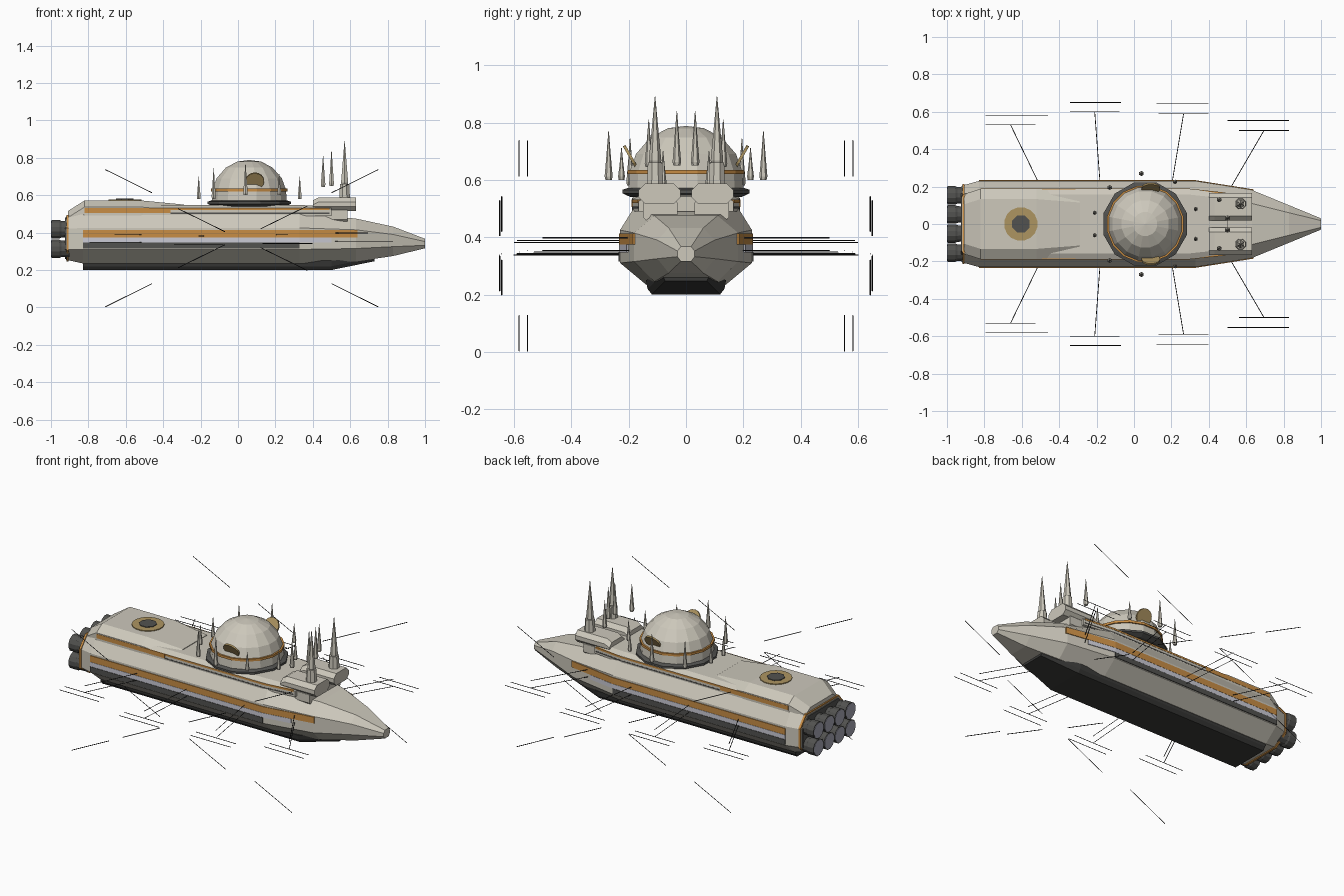
import bpy, bmesh, math
from mathutils import Vector, Matrix

if "Cube" in bpy.data.objects:
    bpy.data.objects.remove(bpy.data.objects["Cube"])


def material(name, rgb):
    m = bpy.data.materials.new(name)
    m.diffuse_color = (*rgb, 1)
    m.use_nodes = True
    m.node_tree.nodes["Principled BSDF"].inputs["Base Color"].default_value = m.diffuse_color
    return m


HULL = material("warm_grey", (0.61, 0.58, 0.50))
ORANGE = material("orange", (0.58, 0.27, 0.06))
GOLD = material("gold", (0.42, 0.30, 0.12))
DARK = material("dark_grey", (0.085, 0.085, 0.08))
KEEL = material("charcoal", (0.042, 0.042, 0.04))
PALE = material("pale_lavender", (0.60, 0.60, 0.67))
NOZZLE = material("nozzle_grey", (0.40, 0.40, 0.48))
BLACK = material("black", (0.015, 0.015, 0.015))


def finish(name, bm, *mats):
    bmesh.ops.recalc_face_normals(bm, faces=bm.faces)
    me = bpy.data.meshes.new(name)
    bm.to_mesh(me)
    bm.free()
    for m in mats:
        me.materials.append(m)
    ob = bpy.data.objects.new(name, me)
    bpy.context.collection.objects.link(ob)
    return ob


def skin(name, rings, mat):
    """Skin a list of equal-length closed rings and cap both ends."""
    bm = bmesh.new()
    rows = [[bm.verts.new(p) for p in r] for r in rings]
    n = len(rows[0])
    for a, b in zip(rows, rows[1:]):
        for i in range(n):
            j = (i + 1) % n
            bm.faces.new((a[i], a[j], b[j], b[i]))
    bm.faces.new(rows[0])
    bm.faces.new(rows[-1])
    return finish(name, bm, mat)


def section(x, half):
    """Mirror a half profile of (y, z) points about y = 0."""
    return [(x, y, z) for y, z in half] + [(x, -y, z) for y, z in reversed(half)]


def turned(name, profile, centre, sides, mat, axis="Z"):
    """Revolve (radius, height) points around z or x."""
    rings = []
    for r, h in profile:
        ring = []
        for i in range(sides):
            a = 2 * math.pi * (i + 0.5) / sides
            p = (r * math.cos(a), r * math.sin(a), h)
            if axis == "X":
                p = (p[2], p[0], p[1])
            ring.append(Vector(p) + Vector(centre))
        rings.append(ring)
    return skin(name, rings, mat)


def strip(name, path, z0, z1, mat, t=0.012):
    """Band along an (x, y) path, on both flanks."""
    for side, s in (("right", -1), ("left", 1)):
        rings = [[(x, s * (y - t), z0), (x, s * y, z0), (x, s * y, z1), (x, s * (y - t), z1)]
                 for x, y in path]
        skin(f"{name}_{side}", rings, mat)


def rod(name, a, b, r=0.002):
    a, b = Vector(a), Vector(b)
    d = b - a
    bm = bmesh.new()
    rot = d.to_track_quat("Z", "Y").to_matrix().to_4x4()
    bmesh.ops.create_cone(bm, cap_ends=True, segments=4, radius1=r, radius2=r, depth=d.length,
                          matrix=Matrix.Translation((a + b) / 2) @ rot)
    return finish(name, bm, BLACK)


# Main hull: x, width, shoulder width, top, upper edge, lower edge, bottom, keel width
def hull_ring(x, w, sw, top, up, lo, bot, kw):
    return section(x, [(sw, top), (w, up), (w, lo), (kw, bot)])


skin("hull", [hull_ring(*s) for s in (
    (-0.92, 0.205, 0.15, 0.485, 0.42, 0.31, 0.255, 0.12),
    (-0.83, 0.23, 0.18, 0.505, 0.425, 0.31, 0.235, 0.14),
    (0.33, 0.23, 0.18, 0.505, 0.425, 0.31, 0.235, 0.14),
    (0.63, 0.182, 0.11, 0.475, 0.415, 0.315, 0.245, 0.11),
    (0.83, 0.10, 0.06, 0.432, 0.39, 0.325, 0.275, 0.06),
    (1.0, 0.03, 0.018, 0.367, 0.352, 0.332, 0.316, 0.018))], HULL)

# Orange collar and dark engine plate at the stern
skin("stern_collar", [hull_ring(x, 0.214, 0.157, 0.493, 0.425, 0.305, 0.246, 0.127)
                      for x in (-0.918, -0.905)], ORANGE)
skin("engine_plate", [hull_ring(x, 0.20, 0.145, 0.48, 0.42, 0.31, 0.26, 0.115)
                      for x in (-0.926, -0.915)], DARK)

# Dark keel plate
skin("keel", [section(x, [(w, top), (w * 0.96, z + 0.02), (w * 0.85, z)]) for x, w, top, z in (
    (-0.83, 0.14, 0.25, 0.2), (0.5, 0.14, 0.25, 0.2), (0.73, 0.085, 0.27, 0.247))], KEEL)

# Upper deck and raised rear block
skin("upper_deck", [section(x, [(w - 0.03, top), (w, top - 0.016), (w, 0.49)]) for x, w, top in (
    (-0.88, 0.165, 0.515), (-0.82, 0.187, 0.545), (0.3, 0.187, 0.548), (0.5, 0.165, 0.542))], HULL)
skin("rear_block", [section(x, [(w, top), (w + 0.055, top - 0.035), (w + 0.055, 0.49)])
                    for x, w, top in ((-0.91, 0.105, 0.515), (-0.82, 0.133, 0.572),
                                      (-0.52, 0.133, 0.572), (-0.29, 0.115, 0.55))], HULL)

# Flank bands
strip("orange_band", [(-0.83, 0.234), (0.33, 0.234), (0.64, 0.185)], 0.375, 0.413, ORANGE)
strip("pale_band", [(-0.83, 0.234), (0.33, 0.234), (0.5, 0.207)], 0.347, 0.374, PALE)
strip("lower_rail", [(-0.83, 0.235), (0.33, 0.235)], 0.315, 0.346, DARK)
strip("upper_orange_band", [(-0.82, 0.1895), (-0.36, 0.1895)], 0.505, 0.531, ORANGE)
strip("thin_orange_line", [(-0.36, 0.1885), (0.3, 0.1885), (0.49, 0.168)], 0.52, 0.531, ORANGE)
strip("deck_rail", [(-0.36, 0.188), (0.3, 0.188), (0.49, 0.1675)], 0.50, 0.507, DARK)

# Top hatch
turned("hatch_ring", [(0.09, 0.565), (0.09, 0.577)], (-0.605, 0, 0), 16, GOLD)
turned("hatch_centre", [(0.05, 0.57), (0.05, 0.581)], (-0.605, 0, 0), 8, DARK)

# Dome with base plate and orange ring
DX = 0.06
turned("dome_base", [(0.20, 0.54), (0.23, 0.553), (0.23, 0.565), (0.21, 0.572)], (DX, 0, 0), 12, DARK)
turned("dome", [(0.205, 0.565), (0.20, 0.63), (0.178, 0.69), (0.128, 0.747), (0.065, 0.78),
                (0.002, 0.788)], (DX, 0, 0), 16, HULL)
turned("dome_ring", [(0.208, 0.621), (0.208, 0.635)], (DX, 0, 0), 16, ORANGE)

# Tilted gold dishes on the dome sides
for side, s in (("right", -1), ("left", 1)):
    bm = bmesh.new()
    rot = Vector((0, s * 0.87, -0.5)).to_track_quat("Z", "Y").to_matrix().to_4x4()
    bmesh.ops.create_cone(bm, cap_ends=True, segments=16, radius1=0.05, radius2=0.05, depth=0.01,
                          matrix=Matrix.Translation((0.09, s * 0.191, 0.676)) @ rot)
    finish(f"dish_{side}", bm, GOLD)

# Engine cluster: two rows of four
for row, z in enumerate((0.313, 0.418)):
    for col in range(4):
        c = (0, -0.153 + 0.102 * col, z)
        turned(f"engine_{row}_{col}", [(0.044, -0.90), (0.046, -0.945), (0.051, -0.955),
                                       (0.051, -0.998)], c, 12, DARK, "X")
        turned(f"engine_cap_{row}_{col}", [(0.046, -0.99), (0.046, -1.0)], c, 12, NOZZLE, "X")

# Paired front pods with masts
for side, s in (("right", -1), ("left", 1)):
    def pod_ring(x, y0, y1, z0, z1, c):
        pts = [(y0 + c, z0), (y1 - c, z0), (y1, z0 + c), (y1, z1 - c),
               (y1 - c, z1), (y0 + c, z1), (y0, z1 - c), (y0, z0 + c)]
        return [(x, s * y, z) for y, z in pts]
    skin(f"pod_{side}", [pod_ring(x, 0.02, 0.165, 0.515, top, 0.024)
                         for x, top in ((0.40, 0.572), (0.43, 0.588), (0.63, 0.588))], HULL)
    skin(f"pod_base_{side}", [pod_ring(x, 0.03, 0.15, 0.46, 0.53, 0.01) for x in (0.42, 0.585)], HULL)
    turned(f"mast_base_{side}", [(0.031, 0.58), (0.027, 0.66)], (0.57, s * 0.108, 0), 8, HULL)

# Spires: x, y, base, tip, radius
for i, (x, y, z0, z1, r) in enumerate((
        (-0.21, 0.06, 0.58, 0.70, 0.012), (-0.13, 0.195, 0.58, 0.745, 0.013),
        (0.04, 0.27, 0.60, 0.77, 0.014), (0.22, 0.225, 0.60, 0.712, 0.012),
        (0.33, 0.08, 0.58, 0.70, 0.012), (0.455, 0.13, 0.645, 0.81, 0.014),
        (0.50, 0.032, 0.65, 0.84, 0.015), (0.57, 0.108, 0.655, 0.89, 0.022))):
    for s in (-1, 1):
        turned(f"spire_{i}_{'left' if s > 0 else 'right'}",
               [(r * 0.8, z0), (r, z0 + 0.012), (r * 0.55, z0 + 0.5 * (z1 - z0)), (0.001, z1)],
               (x, s * y, 0), 6, HULL)

# Antennas: hull x, tip x, tip y, outer y, upper strut z, lower strut z, slanted bar x and z offsets
for i, (hx, tx, ty, oy, zu, zl, xa, xb, da, db) in enumerate((
        (-0.50, -0.66, 0.53, 0.582, 0.388, 0.348, -0.46, -0.71, 0.243, 0.367),
        (-0.18, -0.21, 0.60, 0.650, 0.382, 0.338, -0.07, -0.32, 0.035, 0.158),
        (0.20, 0.265, 0.59, 0.643, 0.388, 0.342, 0.12, 0.37, 0.05, 0.172),
        (0.52, 0.695, 0.50, 0.553, 0.398, 0.354, 0.50, 0.75, 0.243, 0.367))):
    for s in (-1, 1):
        tag = f"{i}_{'left' if s > 0 else 'right'}"
        rod(f"upper_strut_{tag}", (hx, s * 0.2, zu), (tx, s * ty, zu))
        rod(f"lower_strut_{tag}", (hx, s * 0.2, zl), (tx, s * ty, zl))
        for part, y in (("inner", ty), ("outer", oy)):
            rod(f"{part}_bar_{tag}", (tx - 0.133, s * y, zl), (tx + 0.133, s * y, zl))
        for part, k in (("high", 1), ("low", -1)):
            rod(f"{part}_bar_{tag}", (xa, s * oy, 0.37 + k * da), (xb, s * oy, 0.37 + k * db))
